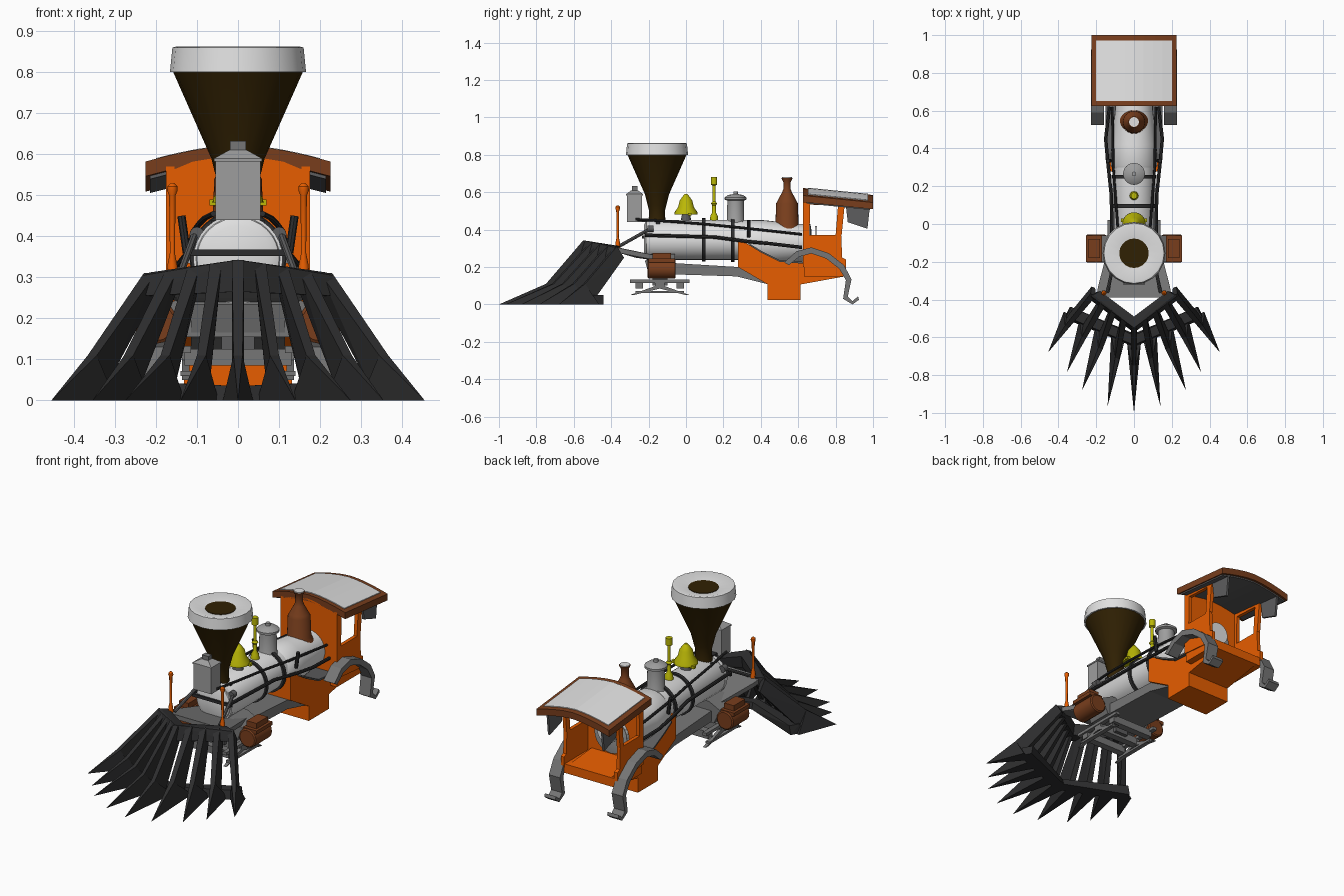
import bpy, bmesh, math
from mathutils import Vector

if "Cube" in bpy.data.objects:
    bpy.data.objects.remove(bpy.data.objects["Cube"])

def mat(name, r, g, b):
    m = bpy.data.materials.new(name)
    m.diffuse_color = (r, g, b, 1)
    m.use_nodes = True
    m.node_tree.nodes["Principled BSDF"].inputs["Base Color"].default_value = m.diffuse_color
    return m

BLACK = mat("charcoal", .027, .027, .028)
DARK = mat("dark_grey", .11, .11, .112)
GREY = mat("mid_grey", .18, .18, .18)
STEEL = mat("light_grey", .34, .34, .34)
SILVER = mat("silver", .75, .75, .75)
BROWN = mat("copper_brown", .19, .048, .012)
SOOT = mat("soot_brown", .03, .015, .001)
ORANGE = mat("orange", .87, .12, 0)
YELLOW = mat("brass_yellow", .5, .48, .002)

def finish(name, bm, m, smooth=False):
    bmesh.ops.recalc_face_normals(bm, faces=bm.faces[:])
    me = bpy.data.meshes.new(name)
    bm.to_mesh(me)
    bm.free()
    ob = bpy.data.objects.new(name, me)
    bpy.context.collection.objects.link(ob)
    me.materials.append(m)
    if smooth:
        bpy.ops.object.select_all(action='DESELECT')
        ob.select_set(True)
        bpy.context.view_layer.objects.active = ob
        bpy.ops.object.shade_smooth_by_angle(angle=math.radians(35))
    return ob

def hull(name, groups, m):
    """One object made of convex hulls, one per point group."""
    bm = bmesh.new()
    for pts in groups:
        vs = [bm.verts.new(p) for p in pts]
        bmesh.ops.convex_hull(bm, input=vs)
    return finish(name, bm, m)

def box_pts(x0, x1, y0, y1, z0, z1):
    return [(x, y, z) for x in (x0, x1) for y in (y0, y1) for z in (z0, z1)]

def box(name, dims, m):
    return hull(name, [box_pts(*dims)], m)

def prism(name, pts, a, b, m, axis='x'):
    """Extrude a (y,z) or (x,z) outline along the remaining axis."""
    put = {'x': lambda p, t: (t, p[0], p[1]), 'y': lambda p, t: (p[0], t, p[1])}[axis]
    bm = bmesh.new()
    lo, hi = ([bm.verts.new(put(p, t)) for p in pts] for t in (a, b))
    bm.faces.new(lo)
    bm.faces.new(hi)
    for i in range(len(pts)):
        j = (i + 1) % len(pts)
        bm.faces.new((lo[i], lo[j], hi[j], hi[i]))
    return finish(name, bm, m)

def lathe(name, prof, origin, m, axis='z', n=24):
    """Revolve (radius, height) points about an axis through origin."""
    bm = bmesh.new()
    rings = []
    for r, h in prof:
        ring = []
        for k in range(n):
            a = 2 * math.pi * k / n
            u, v = r * math.cos(a), r * math.sin(a)
            ring.append(bm.verts.new(Vector(origin) + Vector((u, v, h) if axis == 'z' else (u, h, v))))
        rings.append(ring)
    for a, b in zip(rings, rings[1:]):
        for k in range(n):
            j = (k + 1) % n
            bm.faces.new((a[k], a[j], b[j], b[k]))
    bm.faces.new(rings[0])
    bm.faces.new(rings[-1])
    return finish(name, bm, m, True)

def tube(name, pts, r, m):
    """Round rod through points: each joint is a little ring, hulled in pairs."""
    groups = []
    for p, q in zip(pts, pts[1:]):
        p, q = Vector(p), Vector(q)
        d = (q - p).normalized()
        s = d.orthogonal().normalized()
        t = d.cross(s)
        groups.append([c + r * (s * math.cos(k * math.pi / 4) + t * math.sin(k * math.pi / 4))
                       for c in (p, q) for k in range(8)])
    return hull(name, groups, m)

# Cowcatcher: nine slats ending in wedge spikes, between a top and a bottom V rail
tips = [(0, -1), (.14, -.965), (.275, -.88), (.355, -.785), (.455, -.68)]
spikes = []
for i in range(-4, 5):
    t, s = abs(i) / 4, (1 if i >= 0 else -1)
    top = Vector((.215 * i / 4, -.55 + .175 * t, .342 - .032 * t))
    base = Vector((.335 * i / 4, -.63 + .15 * t, 0))
    tip = Vector((s * tips[abs(i)][0], tips[abs(i)][1], 0))
    mid = base.lerp(tip, .32) + Vector((0, 0, .11))
    mid.x = base.x * 1.06
    side = Vector((.92, .39 * s if i else 0, 0))
    back = top + Vector((0, .04, -.06))
    low = base.lerp(mid, .25)
    spikes.append([p + side * w * k for p, w in ((top, .016), (back, .01), (mid, .012), (low, .016)) for k in (1, -1)])
    spikes.append([p + side * w * k for p, w in ((mid, .012), (base, .04)) for k in (1, -1)] + [tip])
hull("cowcatcher_spikes", spikes, BLACK)
top_rail, low_rail = [], []
for s in (1, -1):
    top_rail.append([(0, -.55, .343), (0, -.49, .33), (0, -.575, .265), (0, -.5, .265),
                     (s * .215, -.375, .312), (s * .18, -.355, .312), (s * .24, -.395, .255), (s * .2, -.36, .255),
                     (s * .23, -.38, .305)])
    low_rail.append([(0, -.65, .0), (0, -.58, .0), (0, -.64, .035), (0, -.59, .035),
                     (s * .37, -.5, .0), (s * .34, -.44, .0), (s * .36, -.49, .05), (s * .33, -.44, .05)])
hull("cowcatcher_top_rail", top_rail, BLACK)
hull("cowcatcher_bottom_rail", low_rail, BLACK)

# Front deck, saddle, frame
hull("front_deck", [[(s * x, y, z + d) for s in (1, -1) for d in (0, -.025)
      for x, y, z in ((.2, -.39, .31), (.19, -.33, .295), (.15, -.27, .275), (.13, -.1, .25))]], GREY)
hull("boiler_saddle", [[(s * x, y, z) for s in (1, -1) for y in (-.2, -.06)
      for x, z in ((.17, .235), (.1, .27), (.13, .155))]], GREY)
prism("main_frame", [(-.22, .235), (-.05, .22), (.28, .2), (.45, .18), (.45, .105), (.27, .15), (-.2, .165)],
      -.115, .115, GREY)

# Boiler, firebox barrel and bands
lathe("boiler", [(.08, -.225), (.1, -.215), (.107, -.2), (.107, .3)], (0, 0, .345), SILVER, 'y', 32)
lathe("boiler_rear", [(.107, .28), (.122, .31), (.12, .42), (.1, .6), (.1, .66)], (0, 0, .33), SILVER, 'y', 32)
for i, (y, r) in enumerate([(.095, .116), (.25, .118), (-.2, .109)]):
    lathe(f"boiler_band_{i}", [(.1, y - .01), (r, y - .01), (r, y + .01), (.1, y + .01)],
          (0, 0, .345), BLACK if i < 2 else SILVER, 'y', 32)
box("boiler_front_strap", (-.12, .12, -.235, -.222, .352, .368), BLACK)

# Smokestack
lathe("smokestack", [(.05, .42), (.045, .45), (.042, .5), (.05, .53), (.065, .59), (.16, .805)],
      (0, -.155, 0), SOOT, n=20)
lathe("smokestack_rim", [(.15, .8), (.166, .8), (.16, .86), (.15, .863), (.078, .845)], (0, -.155, 0), SILVER, n=20)
lathe("smokestack_opening", [(.078, .84), (.078, .848)], (0, -.155, 0), SOOT, n=20)

# Headlamp
box("headlamp", (-.055, .055, -.315, -.235, .44, .585), STEEL)
hull("headlamp_roof", [[(s * x, -.275 + t * y, z) for s in (1, -1) for t in (1, -1)
      for x, y, z in ((.058, .045, .582), (.058, .045, .59), (.022, .018, .61))]], STEEL)
box("headlamp_cap", (-.02, .02, -.29, -.26, .6, .632), GREY)
box("headlamp_bracket", (-.03, .03, -.28, -.15, .44, .455), BLACK)

# Bell, whistle, sand dome, steam dome
lathe("bell", [(.062, .482), (.06, .495), (.042, .52), (.034, .555), (.02, .575), (.008, .59)], (0, 0, 0), YELLOW)
lathe("bell_post", [(.03, .44), (.02, .49)], (0, 0, 0), DARK, n=12)
box("bell_yoke", (-.07, .07, .01, .03, .475, .49), YELLOW)
lathe("whistle", [(.024, .445), (.02, .475), (.011, .49), (.01, .53), (.017, .54), (.009, .55), (.008, .635),
                  (.017, .64), (.017, .68)], (0, .15, 0), YELLOW, n=14)
lathe("sand_dome", [(.06, .42), (.046, .45), (.044, .555), (.058, .56), (.058, .572), (.04, .585),
                    (.012, .59), (.012, .605)], (0, .265, 0), STEEL)
lathe("steam_dome", [(.078, .4), (.062, .43), (.058, .54), (.05, .555), (.026, .6), (.02, .615), (.02, .655),
                     (.03, .675)], (0, .54, 0), BROWN)
lathe("steam_dome_cap", [(.026, .674), (.026, .68)], (0, .54, 0), SILVER)

# Rear body below the cab, with a dark running board along its top edge
prism("rear_body", [(.277, .335), (.277, .2), (.437, .107), (.437, .025), (.613, .025), (.613, .107), (.85, .15),
                    (.85, .2), (.62, .22), (.5, .23), (.4, .28), (.31, .335)], -.132, .132, ORANGE)
prism("running_board", [(.34, .325), (.4, .288), (.5, .238), (.625, .228), (.625, .218), (.5, .228), (.4, .278),
                        (.34, .315)], -.15, .15, DARK)

# Cab walls
arch = [(x, .6 - .045 * (x / .175) ** 2) for x in (.175, .11, 0, -.11, -.175)]
prism("cab_front_wall", [(-.165, .2), (.165, .2)] + arch, .625, .645, ORANGE, 'y')
box("cab_floor", (-.17, .17, .63, .85, .15, .2), ORANGE)
for s, tag in ((1, "right"), (-1, "left")):
    a, b = s * .155, s * .175
    prism(f"cab_lower_wall_{tag}", [(.625, .2), (.625, .37), (.83, .37), (.835, .25), (.855, .24), (.855, .18)],
          a, b, ORANGE)
    prism(f"cab_front_pillar_{tag}", [(.625, .37), (.625, .57), (.665, .56), (.66, .37)], a, b, ORANGE)
    prism(f"cab_rear_pillar_{tag}", [(.8, .37), (.815, .555), (.85, .55), (.832, .37)], a, b, ORANGE)
    prism(f"cab_top_rail_{tag}", [(.64, .535), (.64, .57), (.845, .55), (.845, .525)], a, b, ORANGE)
    prism(f"roof_flap_{tag}", [(.852, .55), (.985, .54), (.97, .405), (.865, .44)], s * .162, s * .174, DARK)
lathe("boiler_backhead", [(.1, .64), (.1, .665), (.06, .672)], (0, 0, .33), STEEL, 'y')
lathe("control_wheel", [(.05, .69), (.06, .69), (.06, .7), (.05, .7)], (0, 0, .36), SILVER, 'y')

# Arched roof, sloping down to the back
def roof_slab(name, w, y0, y1, off, thick, m):
    xs = [w * k / 4 for k in range(-4, 5)]
    z = lambda x: .622 - .04 * (abs(x) / .225) ** 1.6 + off
    ob = prism(name, [(x, z(x)) for x in xs] + [(x, z(x) - thick) for x in reversed(xs)], y0, y1, m, 'y')
    for v in ob.data.vertices:
        v.co.z -= .1 * (v.co.y - .63)

roof_slab("roof_trim", .225, .625, 1, 0, .036, BROWN)
roof_slab("roof_panel", .2, .652, .972, .004, .02, SILVER)
roof_slab("roof_underside", .215, .645, .985, -.03, .014, DARK)

# Parts mirrored on both sides
arc = [(.525, .225), (.59, .284), (.67, .305), (.765, .273), (.845, .21), (.885, .134), (.865, .043),
       (.89, .018), (.92, .043)]
inner = [(.925, .025), (.89, .0), (.84, .03), (.855, .13), (.82, .19), (.75, .245), (.67, .272), (.605, .255), (.55, .21)]
for s, tag in ((1, "right"), (-1, "left")):
    prism(f"fender_{tag}", arc + inner, s * .16, s * .228, GREY)
    # steam cylinder with valve chest
    lathe(f"cylinder_{tag}", [(.045, -.205), (.052, -.2), (.052, -.06), (.045, -.055)], (s * .2, 0, .19), BROWN, 'y', 16)
    hull(f"valve_chest_{tag}", [box_pts(s * .17, s * .255, -.2, -.06, .225, .245),
                                box_pts(s * .18, s * .24, -.18, -.08, .24, .275)], BROWN)
    # flag posts
    lathe(f"flag_post_{tag}", [(.014, .3), (.012, .33), (.006, .36), (.008, .5), (.013, .512), (.012, .522), (.004, .53)],
          (s * .16, -.365, 0), ORANGE, n=12)
    # rails, brace and stanchions
    tube(f"upper_rail_{tag}", [(s * .06, -.27, .455), (s * .08, -.1, .445), (s * .095, .1, .43),
                               (s * .11, .3, .41), (s * .115, .62, .375)], .007, BLACK)
    tube(f"lower_rail_{tag}", [(s * .115, -.22, .37), (s * .12, .15, .36), (s * .14, .34, .335),
                               (s * .15, .45, .325), (s * .13, .62, .305)], .009, BLACK)
    tube(f"front_brace_{tag}", [(s * .105, -.19, .405), (s * .14, -.36, .31)], .009, DARK)
    lathe(f"brace_boss_{tag}", [(.018, -.205), (.018, -.175)], (s * .1, 0, .405), DARK, 'y', 12)
    tube(f"rail_post_{tag}", [(s * .125, .335, .36), (s * .138, .335, .45)], .01, BLACK)
    box(f"stack_bracket_{tag}", (s * .04, s * .065, -.16, -.14, .38, .44), BLACK)
    # bogie side frame
    box(f"bogie_bar_{tag}", (s * .115, s * .14, -.3, .02, .115, .132), GREY)
    hull(f"bogie_truss_{tag}", [box_pts(s * .118, s * .136, -.165, -.115, .085, .12),
         [(s * x, y, z) for x in (.118, .136) for y, z in ((-.3, .05), (-.28, .05), (-.16, .1), (-.14, .085))],
         [(s * x, y, z) for x in (.118, .136) for y, z in ((.02, .05), (0, .05), (-.12, .1), (-.14, .085))]], GREY)
    box(f"bogie_low_bar_{tag}", (s * .115, s * .14, -.27, -.01, .06, .072), GREY)
for i, y in enumerate((-.25, -.14, -.03)):
    box(f"bogie_crossbar_{i}", (-.13, .13, y - .02, y + .02, .085, .125), GREY)
box("bogie_pivot", (-.04, .04, -.18, -.1, .1, .17), DARK)
